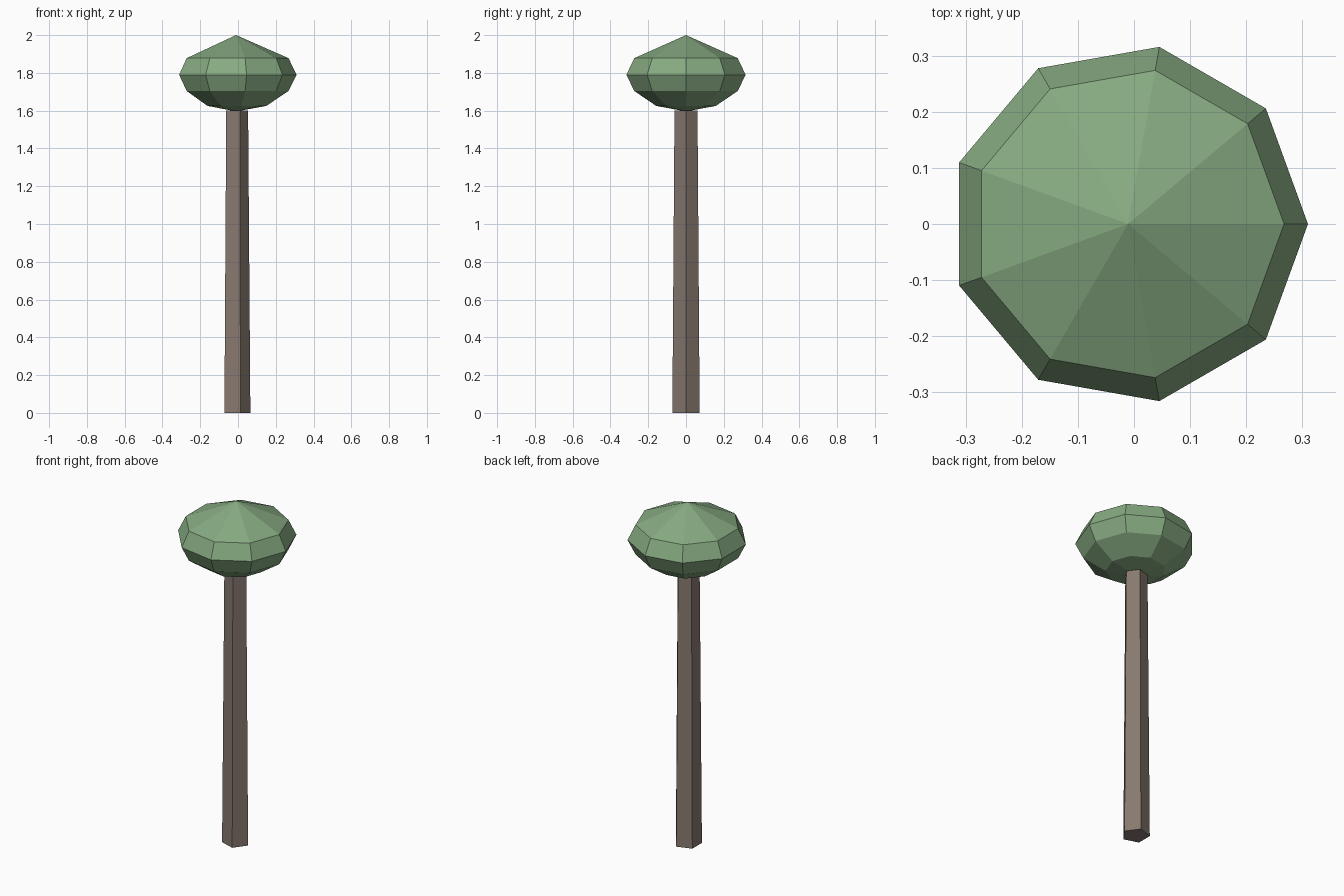
import bpy, bmesh
from math import cos, sin, tau

if "Cube" in bpy.data.objects:
    bpy.data.objects.remove(bpy.data.objects["Cube"])

CX = -0.0105  # odd-sided rings sit slightly off so the bounds stay centred


def lathe(name, sides, profile, color):
    """Flat-shaded solid of revolution; radius 0 makes a pole, else the end is capped."""
    bm = bmesh.new()
    rings = []
    for r, z in profile:
        n = sides if r > 0 else 1
        rings.append([bm.verts.new((CX + r * cos(tau * i / sides),
                                    r * sin(tau * i / sides), z)) for i in range(n)])
    for a, b in zip(rings, rings[1:]):
        for i in range(sides):
            j = (i + 1) % sides
            quad = [a[i % len(a)], a[j % len(a)], b[j % len(b)], b[i % len(b)]]
            bm.faces.new(list(dict.fromkeys(quad)))
    for end in (rings[0], rings[-1]):
        if len(end) > 1:
            bm.faces.new(end)
    bmesh.ops.recalc_face_normals(bm, faces=bm.faces)
    mesh = bpy.data.meshes.new(name)
    bm.to_mesh(mesh)
    bm.free()
    mat = bpy.data.materials.new(name + "_color")
    mat.diffuse_color = (*color, 1)
    mat.use_nodes = True
    mat.node_tree.nodes["Principled BSDF"].inputs["Base Color"].default_value = mat.diffuse_color
    mesh.materials.append(mat)
    obj = bpy.data.objects.new(name, mesh)
    bpy.context.collection.objects.link(obj)
    return obj


# Tapered five-sided trunk
lathe("trunk", 5, [(0.076, 0), (0.064, 1.6)], (0.24, 0.19, 0.16))

# Nine-sided crown: rounded below, shallow cone on top
lathe("crown", 9, [(0, 1.596), (0.16, 1.625), (0.278, 1.704), (0.3205, 1.79),
                   (0.278, 1.878), (0, 2.0)], (0.24, 0.40, 0.22))
